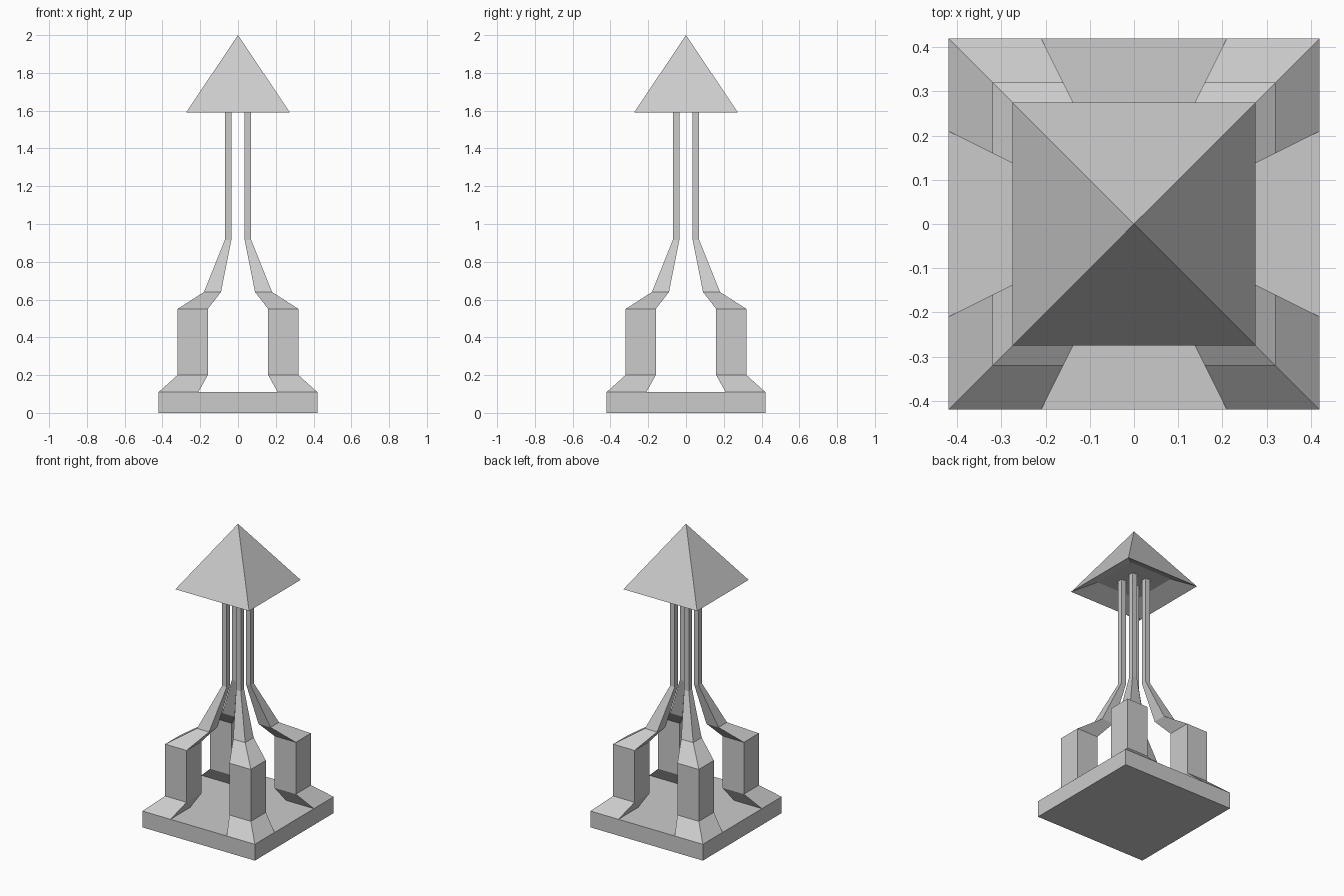
import bpy
import bmesh

if "Cube" in bpy.data.objects:
    bpy.data.objects.remove(bpy.data.objects["Cube"])


def make_object(name, bm):
    bmesh.ops.recalc_face_normals(bm, faces=bm.faces[:])
    mesh = bpy.data.meshes.new(name)
    bm.to_mesh(mesh)
    bm.free()
    obj = bpy.data.objects.new(name, mesh)
    bpy.context.collection.objects.link(obj)
    return obj


def ring(bm, lo, hi, z, sx=1, sy=1):
    """Square ring of vertices spanning lo..hi on both axes."""
    return [bm.verts.new((sx * x, sy * y, z))
            for x, y in ((lo, lo), (hi, lo), (hi, hi), (lo, hi))]


def bridge(bm, a, b):
    for i in range(4):
        j = (i + 1) % 4
        bm.faces.new((a[i], a[j], b[j], b[i]))


def loft(bm, sections, sx=1, sy=1):
    rings = [ring(bm, lo, hi, z, sx, sy) for lo, hi, z in sections]
    for a, b in zip(rings, rings[1:]):
        bridge(bm, a, b)
    bm.faces.new(rings[0])
    bm.faces.new(rings[-1])


# Square base slab
bm = bmesh.new()
loft(bm, [(-0.42, 0.42, 0), (-0.42, 0.42, 0.11)])
make_object("base_slab", bm)

# Four legs: flared foot, block, shoulders, slender post (inner, outer, height)
LEG = [(0.21, 0.42, 0.11), (0.16, 0.32, 0.20), (0.16, 0.32, 0.55),
       (0.09, 0.18, 0.64), (0.035, 0.07, 0.915), (0.035, 0.07, 1.65)]
for side, sx in (("left", -1), ("right", 1)):
    for end, sy in (("front", -1), ("back", 1)):
        bm = bmesh.new()
        loft(bm, LEG, sx, sy)
        make_object(f"{end}_{side}_leg", bm)

# Pyramid roof with a shallow sloped recess underneath
bm = bmesh.new()
rim = ring(bm, -0.275, 0.275, 1.59)
ceiling = ring(bm, -0.16, 0.16, 1.65)
apex = bm.verts.new((0, 0, 2))
for i in range(4):
    bm.faces.new((rim[i], rim[(i + 1) % 4], apex))
bridge(bm, rim, ceiling)
bm.faces.new(ceiling)
make_object("pyramid_roof", bm)
